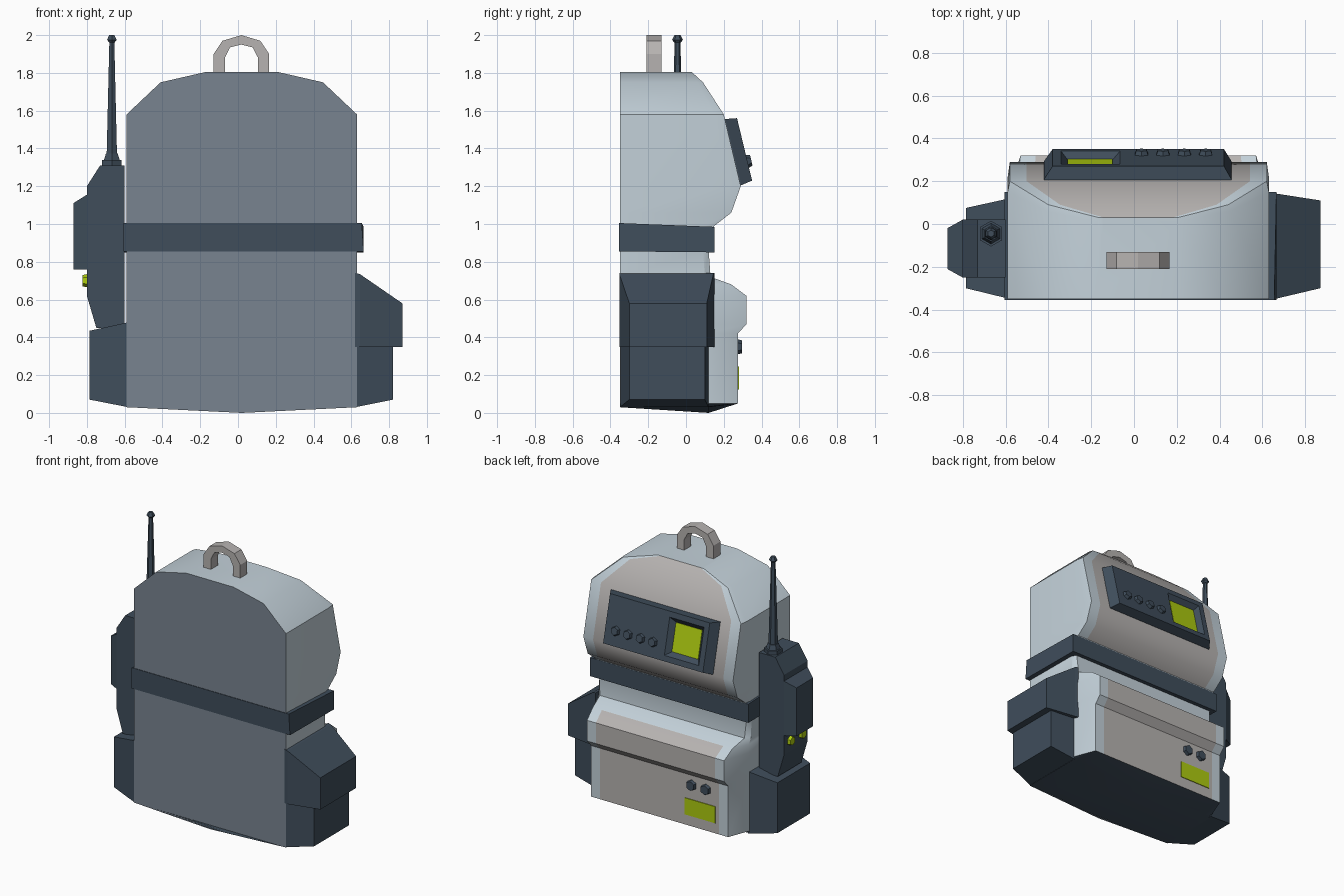
import bpy, bmesh, math
from mathutils import Vector, Matrix

if "Cube" in bpy.data.objects:
    bpy.data.objects.remove(bpy.data.objects["Cube"])


def material(name, rgb):
    m = bpy.data.materials.new(name)
    m.diffuse_color = (*rgb, 1)
    m.use_nodes = True
    m.node_tree.nodes["Principled BSDF"].inputs["Base Color"].default_value = m.diffuse_color
    return m


NAVY = material("navy", (0.05, 0.075, 0.105))
BLUE = material("pale_blue", (0.55, 0.64, 0.70))
GREY = material("warm_grey", (0.47, 0.45, 0.44))
SLATE = material("slate", (0.19, 0.23, 0.28))
LIME = material("lime", (0.42, 0.60, 0.005))


def finish(name, bm, *mats):
    bmesh.ops.recalc_face_normals(bm, faces=bm.faces)
    me = bpy.data.meshes.new(name)
    bm.to_mesh(me)
    bm.free()
    ob = bpy.data.objects.new(name, me)
    bpy.context.collection.objects.link(ob)
    for m in mats:
        me.materials.append(m)
    return ob


def loft(name, rings, *mats, pick=None):
    """Skin closed rings of points, capping both ends."""
    bm = bmesh.new()
    vs = [[bm.verts.new(p) for p in r] for r in rings]
    n = len(rings[0])
    for i in range(len(vs) - 1):
        for j in range(n):
            k = (j + 1) % n
            f = bm.faces.new((vs[i][j], vs[i][k], vs[i + 1][k], vs[i + 1][j]))
            f.material_index = pick(i, j) if pick else 0
    bm.faces.new(vs[0])
    top = bm.faces.new(vs[-1])
    top.material_index = pick(len(vs), 0) if pick else 0
    return finish(name, bm, *mats)


def prism(name, outline, y0, y1, mat):
    return loft(name, [[(x, y, z) for x, z in outline] for y in (y0, y1)], mat)


def slab_yz(x, y0, y1, z0, z1):
    return [(x, y0, z0), (x, y1, z0), (x, y1, z1), (x, y0, z1)]


def hexes(name, parts, mat, axis=(0, 0, 1)):
    """Stack or set of six-sided cones: (centre, r1, r2, depth)."""
    bm = bmesh.new()
    rot = Vector(axis).to_track_quat('Z', 'Y').to_matrix().to_4x4()
    for c, r1, r2, d in parts:
        bmesh.ops.create_cone(bm, cap_ends=True, segments=6, radius1=r1, radius2=r2,
                              depth=d, matrix=Matrix.Translation(c) @ rot)
    return finish(name, bm, mat)


# Pack body: horizontal sections (z, half width, side y, front half width, front y)
CX = 0.02
sections = [(0.03, .61, .10, .55, .12), (0.05, .61, .12, .55, .275), (0.42, .61, .12, .55, .275),
            (0.47, .61, .13, .55, .32), (0.62, .61, .13, .55, .32), (0.68, .61, .12, .56, .24),
            (0.72, .61, .10, .58, .13), (0.86, .61, .09, .59, .12), (0.99, .61, .10, .60, .15),
            (1.06, .61, .17, .60, .24), (1.20, .61, .22, .60, .29), (1.58, .61, .15, .60, .20),
            (1.75, .43, .06, .42, .09), (1.805, .19, .01, .185, .03)]
rings = []
for i, (z, w, ys, wf, yf) in enumerate(sections):
    zc = 0.0 if i == 0 else z
    half = [(w, -.35), (w, ys), (wf, yf), (wf * .87, yf)]
    rings.append([(CX, -.35, zc)] + [(CX + x, y, z) for x, y in half] + [(CX, yf, zc)]
                 + [(CX - x, y, z) for x, y in reversed(half)])


def body_material(i, j):
    if i == len(sections):
        return 0
    if j in (0, 9):
        return 2
    if i == 0:
        return 3
    return 1 if j in (4, 5) and i not in (5, 6, 7) else 0


body = loft("pack_body", rings, BLUE, GREY, SLATE, NAVY, pick=body_material)
body.data.polygons[-2].material_index = 3  # underside
bpy.context.view_layer.objects.active = body
body.select_set(True)
bpy.ops.object.shade_smooth_by_angle(angle=math.radians(35))
body.select_set(False)

# Belt around the middle
loft("belt", [[(-.605, -.354, .855), (.665, -.354, .855), (.665, .15, .85), (-.605, .15, .85)],
              [(-.605, -.354, 1.005), (.655, -.354, 1.005), (.665, .15, .985), (-.605, .15, .985)]], NAVY)

# Carry handle: outer arch then inner arch back
hx = 0.018
outer = [(.147, 1.79), (.147, 1.90), (.10, 1.97), (.0, 2.0)]
inner = [(.0, 1.95), (.06, 1.935), (.088, 1.88), (.088, 1.79)]
bm = bmesh.new()
full_o = [(hx + x, z) for x, z in outer] + [(hx - x, z) for x, z in reversed(outer[:-1])]
full_i = [(hx + x, z) for x, z in reversed(inner)] + [(hx - x, z) for x, z in inner[1:]]
loft("handle", [[(o[0], -.21, o[1]), (o[0], -.13, o[1]), (p[0], -.13, p[1]), (p[0], -.21, p[1])]
                for o, p in zip(full_o, full_i)], GREY)
bm.free()

# Tilted control panel on the rear
PN, PU = Vector((0, .972, .235)), Vector((0, -.235, .972))


def on_panel(u, v, d=0.0):
    return Vector((u, .31, 1.395)) + PU * v + PN * d


def panel_rect(u0, u1, v0, v1, d):
    return [on_panel(u, v, d) for u, v in ((u0, v0), (u1, v0), (u1, v1), (u0, v1))]


panel = loft("control_panel", [panel_rect(-.42, .455, -.18, .18, -.09),
                               panel_rect(-.42, .455, -.18, .18, -.06),
                               panel_rect(-.38, .42, -.17, .17, 0)], NAVY)
cutter = loft("screen_cutter", [panel_rect(-.31, -.10, -.10, .10, -.035),
                                panel_rect(-.345, -.06, -.135, .135, .005)], NAVY)
cutter.hide_render = True
mod = panel.modifiers.new("recess", 'BOOLEAN')
mod.object, mod.operation, mod.solver = cutter, 'DIFFERENCE', 'EXACT'
bpy.context.view_layer.objects.active = panel
bpy.ops.object.modifier_apply(modifier="recess")
bpy.data.objects.remove(cutter)
loft("screen", [panel_rect(-.31, -.10, -.10, .10, d) for d in (-.045, -.03)], LIME)
hexes("panel_buttons", [(on_panel(x, -.065, .006), .038, .028, .03)
                        for x in (.035, .135, .235, .335)], NAVY, PN)

# Lower buttons and label patch
hexes("pocket_buttons", [((x, .28, .35), .042, .034, .035) for x in (-.24, -.355)], NAVY, (0, 1, 0))
prism("label_patch", [(-.43, .125), (-.186, .125), (-.186, .245), (-.43, .245)], .26, .28, LIME)

# Side pouches
loft("left_pouch", [[(-.58, -.35, .03), (-.58, .12, .03), (-.58, .12, .48), (-.58, -.35, .48)],
                    slab_yz(-.785, -.30, .075, .07, .435)], NAVY)
loft("right_pouch", [slab_yz(.62, -.35, .12, .03, .50), slab_yz(.82, -.30, .10, .07, .45)], NAVY)
loft("right_pouch_flap", [slab_yz(.62, -.353, .15, .35, .74), slab_yz(.645, -.353, .145, .35, .735),
                          slab_yz(.87, -.30, .11, .35, .58)], NAVY)

# Radio on the left side
prism("radio", [(-.60, .45), (-.75, .45), (-.80, .62), (-.80, 1.20), (-.73, 1.31), (-.60, 1.31)],
      -.25, .02, NAVY)
loft("radio_battery", [slab_yz(-.79, -.25, .02, .76, 1.16), slab_yz(-.80, -.25, .02, .76, 1.155),
                       slab_yz(-.872, -.21, -.02, .76, 1.11)], NAVY)
hexes("radio_knobs", [((-.805, y, .70), .037, .030, .035) for y in (-.05, -.18)], LIME, (-1, 0, 0))

# Antenna
AX, AY = -.668, -.045
hexes("antenna", [((AX, AY, 1.32), .060, .060, .035), ((AX, AY, 1.353), .050, .036, .04),
                  ((AX, AY, 1.66), .032, .015, .62), ((AX, AY, 1.9675), .016, .029, .015),
                  ((AX, AY, 1.9875), .029, .016, .025)], NAVY)
